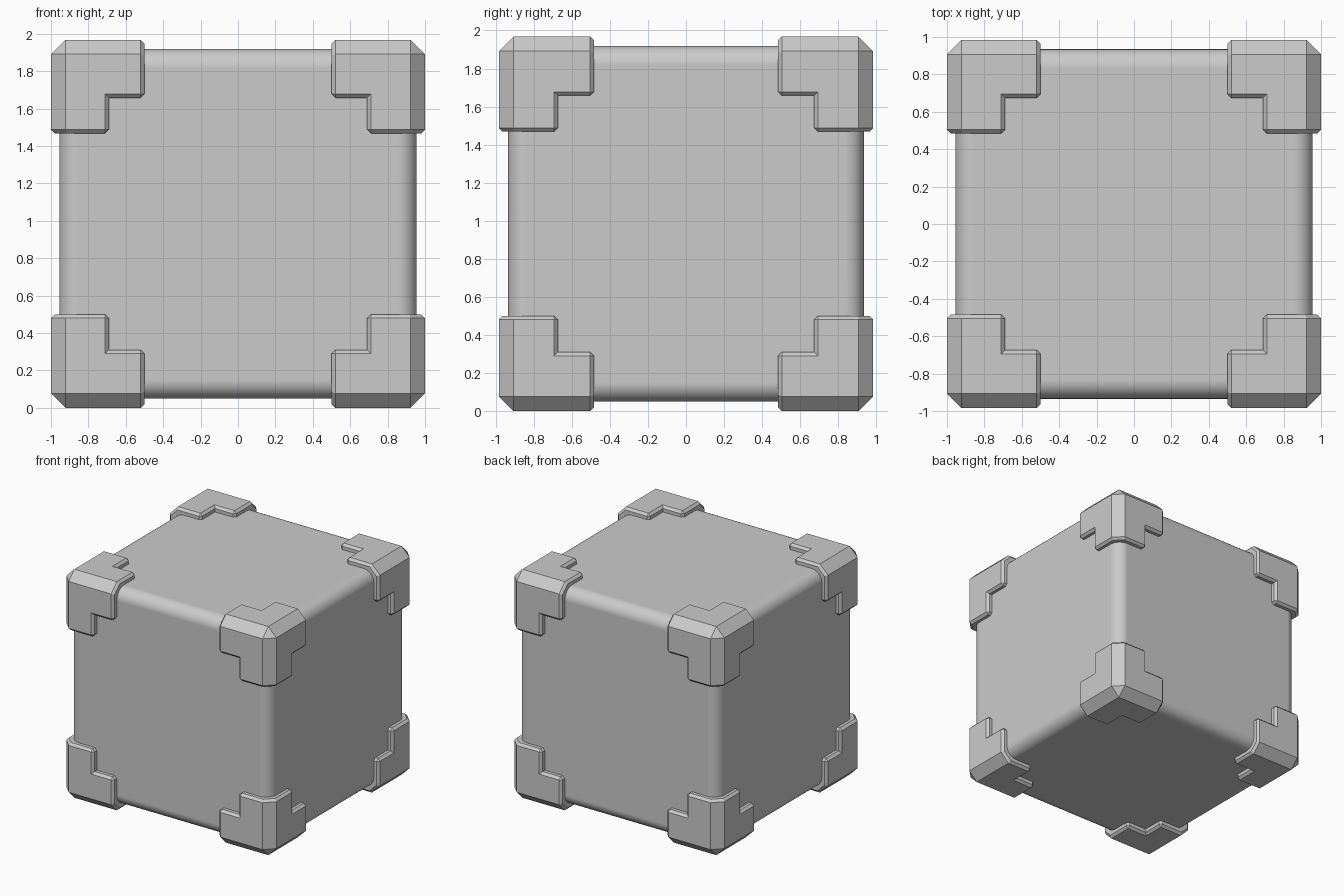
import bpy, bmesh
from mathutils import Vector

if "Cube" in bpy.data.objects:
    bpy.data.objects.remove(bpy.data.objects["Cube"])

HALF = Vector((1.0, 0.984, 0.984))       # outer half size at the corner caps
BODY = Vector((0.955, 0.935, 0.935))     # half size of the rounded box
THICK, REACH = 0.31, 0.50                # cap arm width and length
CHAMFER, RIM = 0.077, 0.02
CENTRE_Z = HALF.z


def make_object(name, bm):
    bmesh.ops.recalc_face_normals(bm, faces=bm.faces[:])
    mesh = bpy.data.meshes.new(name)
    bm.to_mesh(mesh)
    bm.free()
    ob = bpy.data.objects.new(name, mesh)
    ob.location.z = CENTRE_Z
    bpy.context.collection.objects.link(ob)
    return ob


# Rounded box
bm = bmesh.new()
bmesh.ops.create_cube(bm, size=2)
bmesh.ops.scale(bm, vec=BODY, verts=bm.verts[:])
bmesh.ops.bevel(bm, geom=bm.edges[:], offset=0.1, segments=8, profile=0.5,
                affect='EDGES', clamp_overlap=True)
body = make_object("box_body", bm)
bpy.context.view_layer.objects.active = body
body.select_set(True)
bpy.ops.object.shade_smooth_by_angle()
weighted = body.modifiers.new("weighted_normals", 'WEIGHTED_NORMAL')
weighted.keep_sharp = True

# One corner cap: three square arms meeting at the +x +y +z corner
bm = bmesh.new()
depth = (0.0, THICK, REACH)
cells = {(0, 0, 0), (1, 0, 0), (0, 1, 0), (0, 0, 1)}
for cell in cells:
    for axis in range(3):
        for side in (0, 1):
            neighbour = list(cell)
            neighbour[axis] += 2 * side - 1
            if tuple(neighbour) in cells:
                continue
            u, v = (axis + 1) % 3, (axis + 2) % 3
            corners = []
            for du, dv in ((0, 0), (1, 0), (1, 1), (0, 1)):
                p = list(cell)
                p[axis] += side
                p[u] += du
                p[v] += dv
                corners.append(bm.verts.new([HALF[i] - depth[p[i]] for i in range(3)]))
            bm.faces.new(corners)
bmesh.ops.remove_doubles(bm, verts=bm.verts[:], dist=1e-4)
bmesh.ops.recalc_face_normals(bm, faces=bm.faces[:])
bmesh.ops.dissolve_limit(bm, angle_limit=0.02, verts=bm.verts[:], edges=bm.edges[:])


def outer_planes(p):
    return {i for i in range(3) if abs(p[i] - HALF[i]) < 1e-4}


# Wide chamfer along the three outside edges
outside = [e for e in bm.edges
           if len(outer_planes(e.verts[0].co) & outer_planes(e.verts[1].co)) >= 2]
bmesh.ops.bevel(bm, geom=outside, offset=CHAMFER, segments=1, profile=0.5,
                affect='EDGES', clamp_overlap=False)
bm.normal_update()

# Narrow chamfer around the visible rim
rim = [e for e in bm.edges
       if any(min(f.normal) < -0.5 for f in e.link_faces)
       and any(outer_planes(v.co) for v in e.verts)
       and e.calc_face_angle_signed(0) > 0.1]
bmesh.ops.bevel(bm, geom=rim, offset=RIM, segments=1, profile=0.5,
                affect='EDGES', clamp_overlap=False)

# Mirror to all eight corners
caps = make_object("corner_caps", bm)
mirror = caps.modifiers.new("mirror", 'MIRROR')
mirror.use_axis = (True, True, True)
mirror.use_mirror_merge = False
